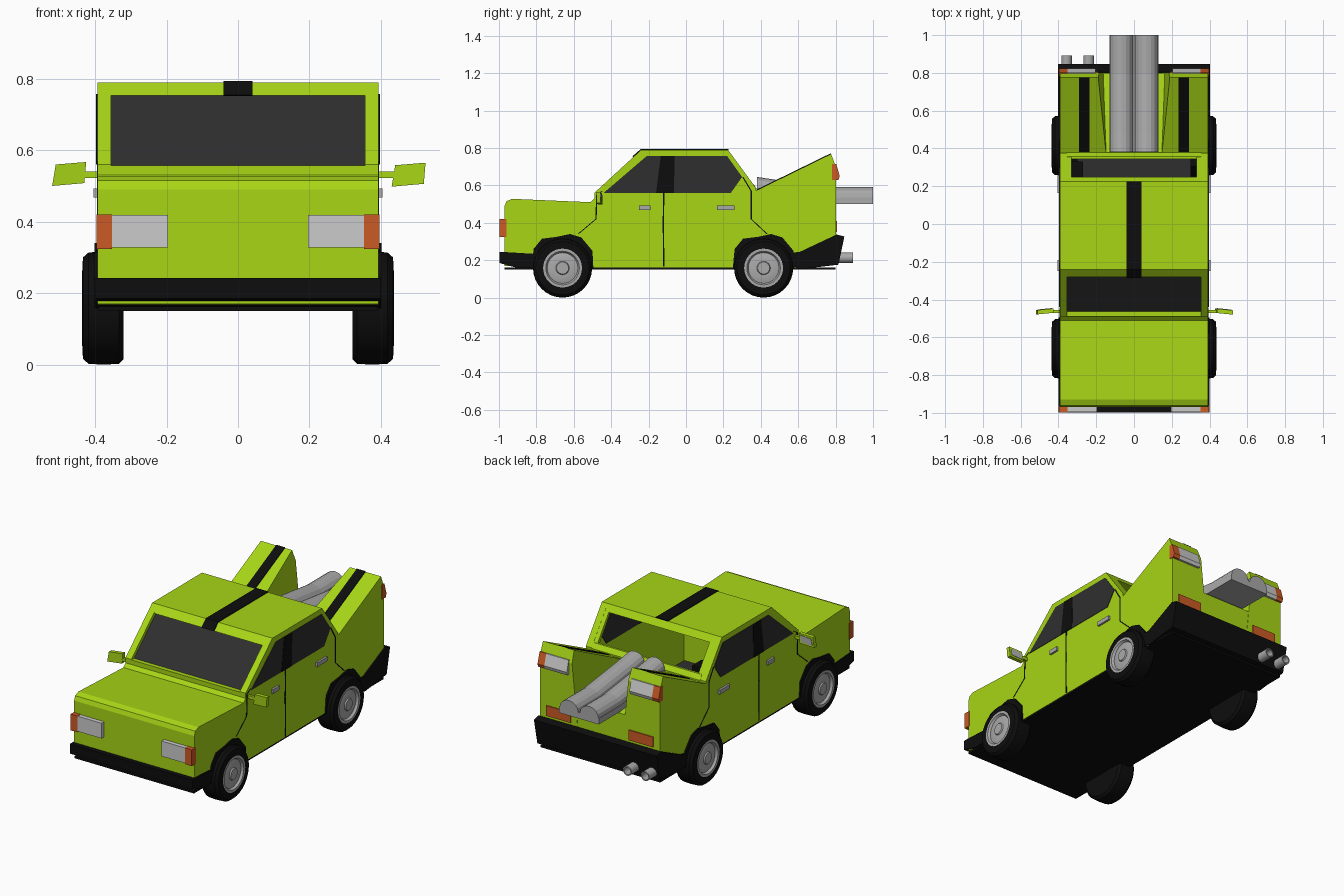
import bpy, bmesh, math
from mathutils import Vector, Matrix

if "Cube" in bpy.data.objects:
    bpy.data.objects.remove(bpy.data.objects["Cube"])


def material(name, r, g, b):
    m = bpy.data.materials.new(name)
    m.use_nodes = True
    m.diffuse_color = (r, g, b, 1)
    m.node_tree.nodes["Principled BSDF"].inputs["Base Color"].default_value = (r, g, b, 1)
    return m


GREEN = material("lime paint", .39, .67, .008)
BLACK = material("black trim", .004, .004, .004)
GLASS = material("dark glass", .028, .028, .028)
LAMP = material("clear lamp", .6, .6, .6)
METAL = material("grey metal", .4, .4, .4)
ORANGE = material("orange lamp", .6, .1, .018)
SIDES = (("left", 1), ("right", -1))


def finish(name, bm, mat):
    bmesh.ops.remove_doubles(bm, verts=bm.verts, dist=1e-5)
    bmesh.ops.recalc_face_normals(bm, faces=bm.faces)
    me = bpy.data.meshes.new(name)
    bm.to_mesh(me)
    bm.free()
    me.materials.append(mat)
    ob = bpy.data.objects.new(name, me)
    bpy.context.collection.objects.link(ob)
    return ob


def loft(name, rings, mat):
    """Skin closed rings of points and cap both ends."""
    bm = bmesh.new()
    loops = [[bm.verts.new(p) for p in ring] for ring in rings]
    n = len(loops[0])
    for a, b in zip(loops, loops[1:]):
        for i in range(n):
            j = (i + 1) % n
            bm.faces.new((a[i], a[j], b[j], b[i]))
    bm.faces.new(loops[0])
    bm.faces.new(loops[-1])
    return finish(name, bm, mat)


def prism(name, pts, x0, x1, mat):
    """Extrude a side profile of (y, z) points across x; x0 may be a function."""
    inner = x0 if callable(x0) else lambda y, z: x0
    return loft(name, [[(inner(y, z), y, z) for y, z in pts],
                       [(x1, y, z) for y, z in pts]], mat)


def pair(name, pts, x0, x1, mat):
    for side, s in SIDES:
        f = (lambda y, z, s=s: s * x0(y, z)) if callable(x0) else s * x0
        prism(f"{side}_{name}", pts, f, s * x1, mat)


def rect(y0, y1, z0, z1):
    return [(y0, z0), (y1, z0), (y1, z1), (y0, z1)]


def lathe(name, profile, loc, turn, mat, seg=32):
    """Spin (axial, radius) points about local x, then turn about z."""
    rings = []
    move = Matrix.Translation(loc) @ Matrix.Rotation(turn, 4, 'Z')
    for a, r in profile:
        rings.append([move @ Vector((a, r * math.cos(t), r * math.sin(t)))
                      for t in (2 * math.pi * i / seg for i in range(seg))])
    ob = loft(name, rings, mat)
    bpy.ops.object.select_all(action='DESELECT')
    bpy.context.view_layer.objects.active = ob
    ob.select_set(True)
    bpy.ops.object.shade_smooth_by_angle(angle=math.radians(35))
    return ob


W = .393   # half width of the body
IN = .355  # inner face of the cabin sides

# Front body with hood
prism("front_body", [(-.97, .17), (-.97, .49), (-.96, .515), (-.93, .528), (-.51, .51),
                     (-.49, .53), (-.49, .16), (-.8, .16)], -W, W, GREEN)
prism("cowl", [(-.49, .45), (-.49, .557), (-.462, .557), (-.45, .45)], -W, W, GREEN)

# Cabin shell: sides, roof, windscreen, open rear frame
pair("cabin_side", [(-.49, .16), (-.49, .56), (-.24, .79), (.225, .79), (.375, .585),
                    (.375, .16)], IN, W, GREEN)
prism("roof", [(-.28, .753), (-.24, .79), (.225, .79), (.25, .753)], -W, W, GREEN)
prism("windscreen", [(-.47, .552), (-.245, .758), (-.235, .75), (-.46, .545)], -IN, IN, GLASS)
prism("rear_window_sill", [(.345, .5), (.345, .61), (.358, .61), (.378, .583), (.378, .5)],
      -IN, IN, GREEN)
pair("rear_window_post", [(.22, .77), (.235, .775), (.37, .59), (.35, .58)], .33, IN, GREEN)
prism("roof_stripe", [(-.287, .755), (-.242, .794), (.226, .794), (.226, .788),
                      (-.238, .788), (-.28, .752)], -.04, .04, BLACK)

# Interior
prism("cabin_floor", rect(-.49, .375, .16, .18), -IN, IN, GLASS)
prism("interior_block", rect(.24, .33, .18, .63), -.33, -.27, BLACK)

# Side windows, door post and shut lines
pair("side_window", [(-.44, .56), (-.21, .757), (.22, .757), (.30, .645), (.24, .56)],
     IN - .004, W + .003, GLASS)
pair("door_post", [(-.16, .56), (-.135, .757), (-.06, .757), (-.065, .56)],
     IN - .006, W + .005, BLACK)
SEAMS = {"door_seam": [(-.122, .165), (-.125, .4), (-.122, .56)],
         "front_seam": [(-.58, .34), (-.485, .42), (-.48, .55), (-.45, .57)],
         "rear_seam": [(.43, .34), (.345, .42), (.345, .57), (.30, .645)]}
for label, path in SEAMS.items():
    strip = path + [(y + .007, z) for y, z in reversed(path)]
    pair(label, strip, W - .004, W + .002, BLACK)
pair("front_door_handle", rect(-.25, -.19, .468, .493), W - .01, W + .012, METAL)
pair("rear_door_handle", rect(.165, .26, .468, .493), W - .01, W + .012, METAL)

# Rear body, raised fins with stripes
prism("rear_body", [(.37, .16), (.37, .57), (.8, .49), (.8, .2), (.6, .16)], -W, W, GREEN)
pair("rear_fin", [(.37, .35), (.37, .57), (.775, .768), (.802, .70), (.802, .25), (.6, .25)],
     lambda y, z: .12 + .055 * y + .1 * (z - .5), W, GREEN)
pair("fin_stripe", [(.38, .57), (.38, .579), (.775, .772), (.775, .764)], .235, .292, BLACK)

# Lamps
pair("headlamp", rect(-.995, -.96, .328, .418), .196, .352, LAMP)
pair("front_indicator", rect(-.998, -.96, .324, .42), .352, W + .003, ORANGE)
TAIL = [(.78, .63), (.815, .63), (.822, .65), (.803, .715), (.78, .715)]
pair("tail_lamp", TAIL, .205, .352, LAMP)
pair("tail_indicator", TAIL, .352, W + .003, ORANGE)
pair("rear_reflector", rect(.798, .808, .35, .41), .19, .35, ORANGE)

# Black lower trim
prism("underbody", rect(-.97, .8, .15, .162), -W + .002, W - .002, BLACK)
prism("front_bumper", [(-.998, .185), (-.998, .243), (-.96, .243), (-.78, .232), (-.78, .158),
                       (-.9, .158)], -.4, .4, BLACK)
prism("rear_bumper", [(.57, .17), (.57, .24), (.61, .245), (.805, .337), (.847, .327),
                      (.815, .176), (.61, .152)], -.402, .402, BLACK)
ARCH = [(-.165, .155), (-.155, .26), (-.11, .315), (-.03, .325), (.04, .34), (.1, .322),
        (.16, .25), (.165, .155)]

# Wheels with stepped rims
for end, yc in (("front", -.66), ("rear", .415)):
    pair(f"{end}_wheel_arch", [(y + yc, z) for y, z in ARCH], .3, W + .008, BLACK)
    for side, s in SIDES:
        hub = (0, yc, .158)
        lathe(f"{end}_{side}_tyre", [(s * a, r) for a, r in (
            (.32, .1), (.32, .142), (.333, .156), (.375, .158), (.418, .156), (.434, .142),
            (.436, .104), (.42, .1))], hub, 0, BLACK)
        lathe(f"{end}_{side}_rim", [(s * a, r) for a, r in (
            (.40, .104), (.437, .104), (.437, .09), (.424, .082), (.43, .06), (.43, .036),
            (.437, .032), (.437, .004))], hub, 0, METAL)

# Door mirrors, tilted outward
for side, s in SIDES:
    def slab(name, y0, y1, inset, mat):
        a, b = .43 + inset, .52 - inset
        lo, hi = inset, -inset
        front = [(a, .508 + lo), (b, .50 + lo), (b - .01, .56 + hi), (a - .005, .567 + hi)]
        if s > 0:
            front = [(.95 - x, z) for x, z in front]
            front = [(x, z - .002) for x, z in front]
        front = [(x, z) for x, z in front]
        loft(name, [[(s * x, y + .1 * (.475 - x), z) for x, z in front] for y in (y0, y1)], mat)
    slab(f"{side}_mirror", -.475, -.452, 0, GREEN)
    slab(f"{side}_mirror_glass", -.453, -.449, .01, METAL)
    prism(f"{side}_mirror_arm", rect(-.47, -.455, .522, .54), s * .38, s * .44, GREEN)

# Twin-humped jet outlet running down the trough
hump = [(.061 * math.cos(math.pi * i / 8), .035 + .055 * math.sin(math.pi * i / 8))
        for i in range(9)]
section = [(-.13, 0), (.13, 0), (.13, .035)]
section += [(c + x, z) for c in (.066, -.066) for x, z in hump] + [(-.13, .035)]
loft("jet_outlet", [[(x, y, z + base) for x, z in section]
                    for y, base in ((.38, .555), (.48, .54), (.8, .5), (1.0, .5))], METAL)

# Twin hollow exhaust pipes
for i, x in enumerate((-.357, -.24)):
    lathe(f"exhaust_pipe_{i + 1}", [(0, .028), (.13, .028), (.13, .021), (.06, .021)],
          (x, .762, .213), math.pi / 2, METAL, 20)
